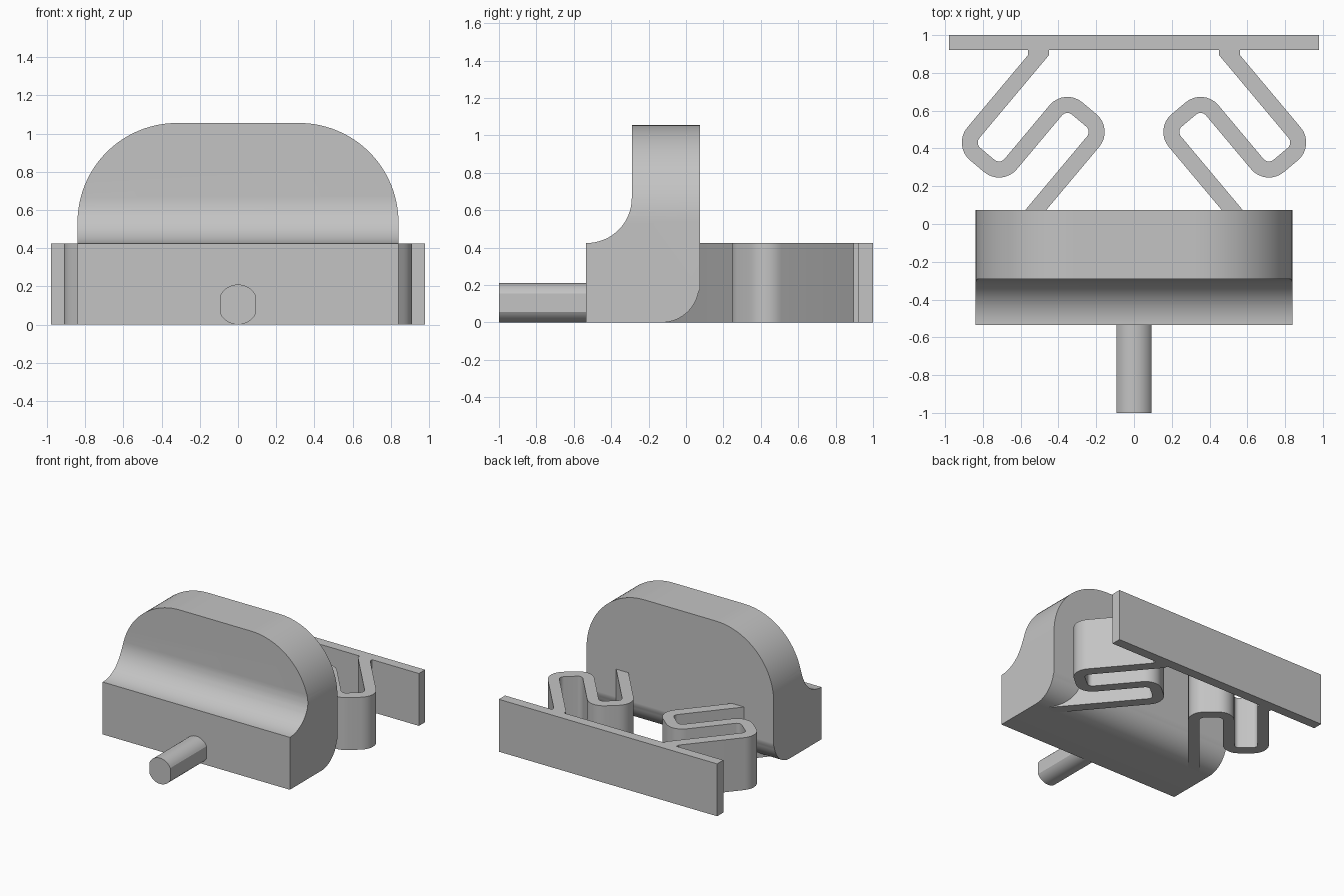
import bpy, bmesh, math
from mathutils import Vector, Matrix

cube = bpy.data.objects.get("Cube")
if cube:
    bpy.data.objects.remove(cube, do_unlink=True)

grey = bpy.data.materials.new("plain grey")
grey.use_nodes = True
COLOUR = (0.55, 0.55, 0.55, 1)
grey.diffuse_color = COLOUR
grey.node_tree.nodes["Principled BSDF"].inputs["Base Color"].default_value = COLOUR

HEIGHT = 0.425   # height of springs, rear plate and front step


def arc(cx, cy, r, start, end, n=16):
    """Points along a circular arc, angles in degrees."""
    angles = [math.radians(start + (end - start) * i / n) for i in range(n + 1)]
    return [(cx + r * math.cos(a), cy + r * math.sin(a)) for a in angles]


def finish(name, bm):
    bmesh.ops.recalc_face_normals(bm, faces=bm.faces)
    mesh = bpy.data.meshes.new(name)
    bm.to_mesh(mesh)
    bm.free()
    mesh.materials.append(grey)
    obj = bpy.data.objects.new(name, mesh)
    bpy.context.collection.objects.link(obj)
    return obj


def smooth(obj):
    bpy.ops.object.select_all(action='DESELECT')
    obj.select_set(True)
    bpy.context.view_layer.objects.active = obj
    bpy.ops.object.shade_smooth_by_angle(angle=math.radians(30))


def prism(name, outline, place, low, high):
    """Extrude a 2D outline; place(a, b, depth) gives the 3D position."""
    bm = bmesh.new()
    ends = [[bm.verts.new(place(a, b, d)) for a, b in outline] for d in (low, high)]
    bm.faces.new(ends[0])
    bm.faces.new(ends[1])
    n = len(outline)
    for i in range(n):
        j = (i + 1) % n
        bm.faces.new((ends[0][i], ends[0][j], ends[1][j], ends[1][i]))
    return finish(name, bm)


# Body: side profile trimmed by the rounded front silhouette
side = ([(-0.535, 0)] + arc(-0.13, 0.2, 0.2, -90, 0)
        + [(0.075, 0.2), (0.075, 1.2), (-0.29, 1.2)]
        + arc(-0.53, 0.665, 0.24, 0, -90) + [(-0.535, HEIGHT)])
side = [(0.075 if y > 0.069 else y, z) for y, z in side]
side = [p for i, p in enumerate(side) if p != side[i - 1]]
body = prism("body", side, lambda y, z, x: (x, y, z), -0.95, 0.95)

front = ([(-0.84, -0.1), (0.84, -0.1)] + arc(0.32, 0.535, 0.52, 0, 90, 24)
         + arc(-0.32, 0.535, 0.52, 90, 180, 24))
cutter = prism("body_trim", front, lambda x, z, y: (x, y, z), -0.8, 0.4)
cutter.hide_render = True
trim = body.modifiers.new("trim", 'BOOLEAN')
trim.operation = 'INTERSECT'
trim.solver = 'EXACT'
trim.object = cutter
bpy.context.view_layer.objects.active = body
bpy.ops.object.modifier_apply(modifier=trim.name)
bpy.data.objects.remove(cutter, do_unlink=True)
smooth(body)

# Front peg: round bar with flattened sides
flat = 27.6
peg_outline = (arc(0, 0.105, 0.105, flat, 180 - flat)
               + arc(0, 0.105, 0.105, 180 + flat, 360 - flat))
smooth(prism("front_peg", peg_outline, lambda x, z, y: (x, y, z), -1, -0.5))

# Rear plate
prism("rear_plate", [(-0.98, 0.92), (0.98, 0.92), (0.98, 1), (-0.98, 1)],
      lambda x, y, z: (x, y, z), 0, HEIGHT)

# Springs: folded strips between body and plate
TILT = math.radians(50)
U = Vector((math.cos(TILT), math.sin(TILT)))
V = Vector((U.y, -U.x))
HALF = 0.0425
BEND = 0.08


def on_leg(v, y):
    """Point at height y on the slanted leg with cross offset v."""
    return Vector(((v + U.x * y) / U.y, y))


def spring_edges():
    """Pairs of left and right edge points along the strip."""
    legs = (-0.446, -0.704, -0.962)
    far, near = 0.275, -0.257
    path = [on_leg(legs[0], -0.14), U * far + V * legs[0], U * far + V * legs[1],
            U * near + V * legs[1], U * near + V * legs[2], on_leg(legs[2], 0.895)]
    flat_end = Vector((HALF / U.y, 0))
    pairs = [(path[0] - flat_end, path[0] + flat_end)]
    for a, b, c in zip(path, path[1:], path[2:]):
        into, out = (b - a).normalized(), (c - b).normalized()
        centre = b + (out - into) * BEND
        turn = 1 if into.cross(out) > 0 else -1
        for i in range(9):
            spoke = Matrix.Rotation(turn * math.pi / 2 * i / 8, 2) @ -out
            inner, outer = centre + spoke * (BEND - HALF), centre + spoke * (BEND + HALF)
            pairs.append((inner, outer) if turn > 0 else (outer, inner))
    pairs.append((path[-1] - flat_end, path[-1] + flat_end))
    foot = path[-1] + Vector((0, 0.03))
    pairs.append((foot - flat_end, foot + flat_end))
    return pairs


def spring(name, mirror):
    bm = bmesh.new()
    rings = []
    for left, right in spring_edges():
        corners = ((left, 0), (right, 0), (right, HEIGHT), (left, HEIGHT))
        rings.append([bm.verts.new((p.x * mirror, p.y, z)) for p, z in corners])
    for a, b in zip(rings, rings[1:]):
        for i in range(4):
            j = (i + 1) % 4
            bm.faces.new((a[i], a[j], b[j], b[i]))
    bm.faces.new(rings[0])
    bm.faces.new(rings[-1])
    smooth(finish(name, bm))


spring("right_spring", 1)
spring("left_spring", -1)
